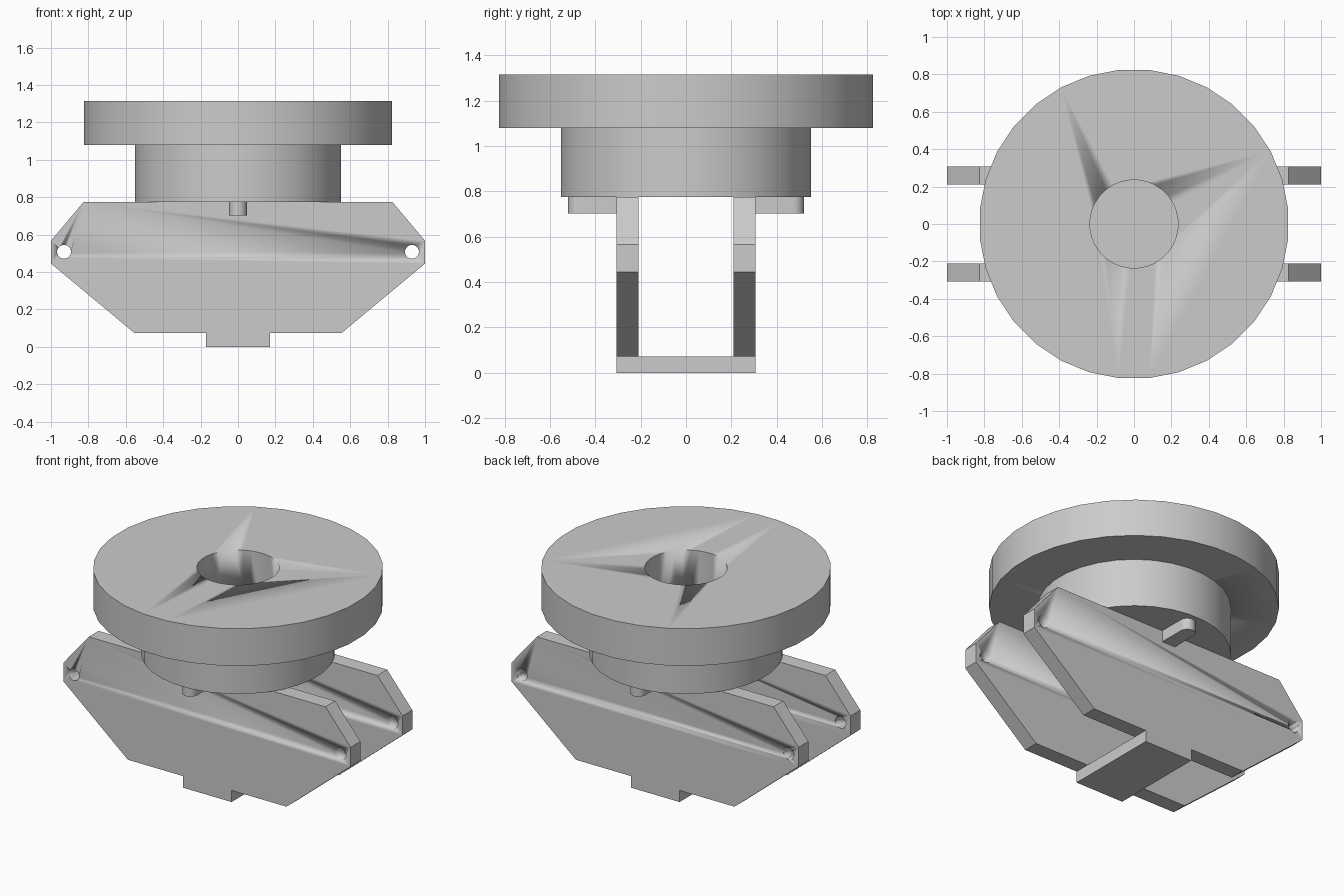
import bpy
import bmesh
from math import radians, pi, sin, cos

cube = bpy.data.objects.get("Cube")
if cube:
    bpy.data.objects.remove(cube, do_unlink=True)

grey = bpy.data.materials.new("plain_grey")
grey.use_nodes = True
colour = (0.6, 0.6, 0.6, 1)
grey.diffuse_color = colour
grey.node_tree.nodes["Principled BSDF"].inputs["Base Color"].default_value = colour

PLATE_IN, PLATE_OUT = 0.21, 0.307
BASE_TOP, PLATE_TOP, HUB_TOP, FLANGE_TOP = 0.073, 0.775, 1.08, 1.315


def extrude(name, points, move):
    """Solid made by sweeping a flat outline along a vector."""
    bm = bmesh.new()
    face = bm.faces.new([bm.verts.new(p) for p in points])
    swept = bmesh.ops.extrude_face_region(bm, geom=[face])
    verts = [g for g in swept["geom"] if isinstance(g, bmesh.types.BMVert)]
    bmesh.ops.translate(bm, verts=verts, vec=move)
    bmesh.ops.recalc_face_normals(bm, faces=bm.faces)
    mesh = bpy.data.meshes.new(name)
    bm.to_mesh(mesh)
    bm.free()
    mesh.materials.append(grey)
    obj = bpy.data.objects.new(name, mesh)
    bpy.context.collection.objects.link(obj)
    return obj


def circle(radius, count):
    """Points around a circle, starting half a step off the x axis."""
    return [(radius * cos((i + 0.5) * 2 * pi / count),
             radius * sin((i + 0.5) * 2 * pi / count)) for i in range(count)]


def disc(name, radius, low, high, count=32):
    return extrude(name, [(x, y, low) for x, y in circle(radius, count)], (0, 0, high - low))


def cut(target, cutter):
    mod = target.modifiers.new("cut", "BOOLEAN")
    mod.operation = "DIFFERENCE"
    mod.solver = "EXACT"
    mod.object = cutter
    cutter.hide_render = True
    cutter.hide_viewport = True


def smooth(obj):
    bpy.ops.object.select_all(action="DESELECT")
    obj.select_set(True)
    bpy.context.view_layer.objects.active = obj
    bpy.ops.object.shade_smooth_by_angle(angle=radians(30))


# Flange with a bored centre, sitting on a solid hub
flange = disc("flange", 0.828, HUB_TOP, FLANGE_TOP)
bore = disc("bore_cutter", 0.236, HUB_TOP - 0.05, FLANGE_TOP + 0.05)
hub = disc("hub", 0.553, PLATE_TOP, HUB_TOP)
smooth(bore)
smooth(flange)
smooth(hub)
cut(flange, bore)

# Pair of side plates with an eye at each end
right_half = [(0.17, BASE_TOP), (0.553, BASE_TOP), (1, 0.445), (1, 0.567), (0.825, PLATE_TOP)]
outline = right_half + [(-x, z) for x, z in reversed(right_half)]
thick = PLATE_OUT - PLATE_IN
eyes = []
for end in (-1, 1):
    eye = extrude("eye_cutter", [(end * 0.93 + x, -0.5, 0.508 + z) for x, z in circle(0.037, 24)],
                  (0, 1, 0))
    smooth(eye)
    eyes.append(eye)
for name, y in (("front_plate", -PLATE_OUT), ("back_plate", PLATE_IN)):
    plate = extrude(name, [(x, y, z) for x, z in outline], (0, thick, 0))
    smooth(plate)
    for eye in eyes:
        cut(plate, eye)

# Foot joining the two plates
extrude("foot", [(sx * 0.17, sy * PLATE_OUT, 0) for sx, sy in ((-1, -1), (1, -1), (1, 1), (-1, 1))],
        (0, 0, BASE_TOP))

# Round-ended keys under the hub
half = 0.047
arc = [(half * cos(i * pi / 12), 0.473 + half * sin(i * pi / 12)) for i in range(13)]
key_outline = [(half, PLATE_OUT)] + arc + [(-half, PLATE_OUT)]
for name, side in (("front_key", -1), ("back_key", 1)):
    key = extrude(name, [(x, side * y, 0.703) for x, y in key_outline], (0, 0, PLATE_TOP - 0.703))
    smooth(key)
